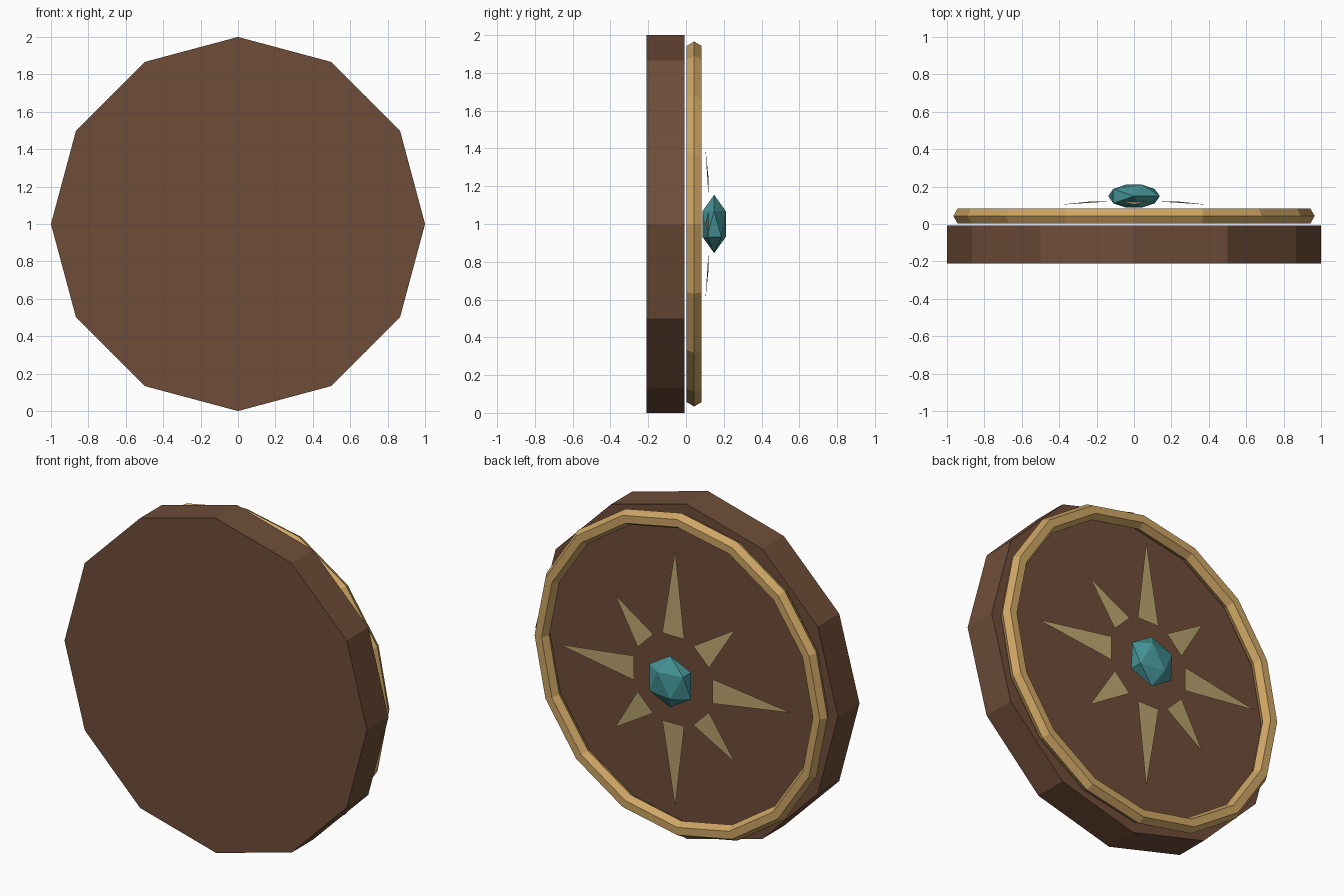
import bpy
from math import sin, cos, pi

if "Cube" in bpy.data.objects:
    bpy.data.objects.remove(bpy.data.objects["Cube"])


def paint(ob, name, rgb):
    m = bpy.data.materials.get(name) or bpy.data.materials.new(name)
    m.diffuse_color = (*rgb, 1)
    m.use_nodes = True
    m.node_tree.nodes["Principled BSDF"].inputs["Base Color"].default_value = m.diffuse_color
    ob.data.materials.append(m)
    ob.name = name


WOOD, BRASS = (0.16, 0.075, 0.04), (0.62, 0.38, 0.13)
PALE, TEAL = (0.50, 0.38, 0.16), (0.06, 0.30, 0.31)

# twelve-sided wooden disc
bpy.ops.mesh.primitive_cylinder_add(vertices=12, radius=1, depth=0.203,
                                    location=(0, -0.1085, 1), rotation=(pi / 2, 0, 0))
paint(bpy.context.object, "disc", WOOD)

# hexagonal-section rim ring on the back face
bpy.ops.mesh.primitive_torus_add(major_segments=16, minor_segments=6,
                                 major_radius=0.92, minor_radius=0.046,
                                 location=(0, 0.043, 1), rotation=(pi / 2, 0, 0))
paint(bpy.context.object, "rim_ring", BRASS)

# thin star rays, alternating long and short, sloping down to their tips
verts, faces = [], []
for i in range(8):
    a = i * pi / 4
    tip = 0.56 if i % 2 else 0.767
    for r, w, y in ((0.26, -0.073, 0.12), (tip, 0, 0.103), (0.26, 0.073, 0.12)):
        verts.append((r * cos(a) - w * sin(a), y, 1 + r * sin(a) + w * cos(a)))
    faces.append((3 * i + 2, 3 * i + 1, 3 * i))
mesh = bpy.data.meshes.new("star_rays")
mesh.from_pydata(verts, [], faces)
rays = bpy.data.objects.new("star_rays", mesh)
bpy.context.collection.objects.link(rays)
paint(rays, "star_rays", PALE)

# flattened faceted gem in the middle
bpy.ops.mesh.primitive_ico_sphere_add(subdivisions=1, radius=0.154, location=(0, 0.149, 1))
gem = bpy.context.object
gem.scale.y = 0.47
paint(gem, "gem", TEAL)
